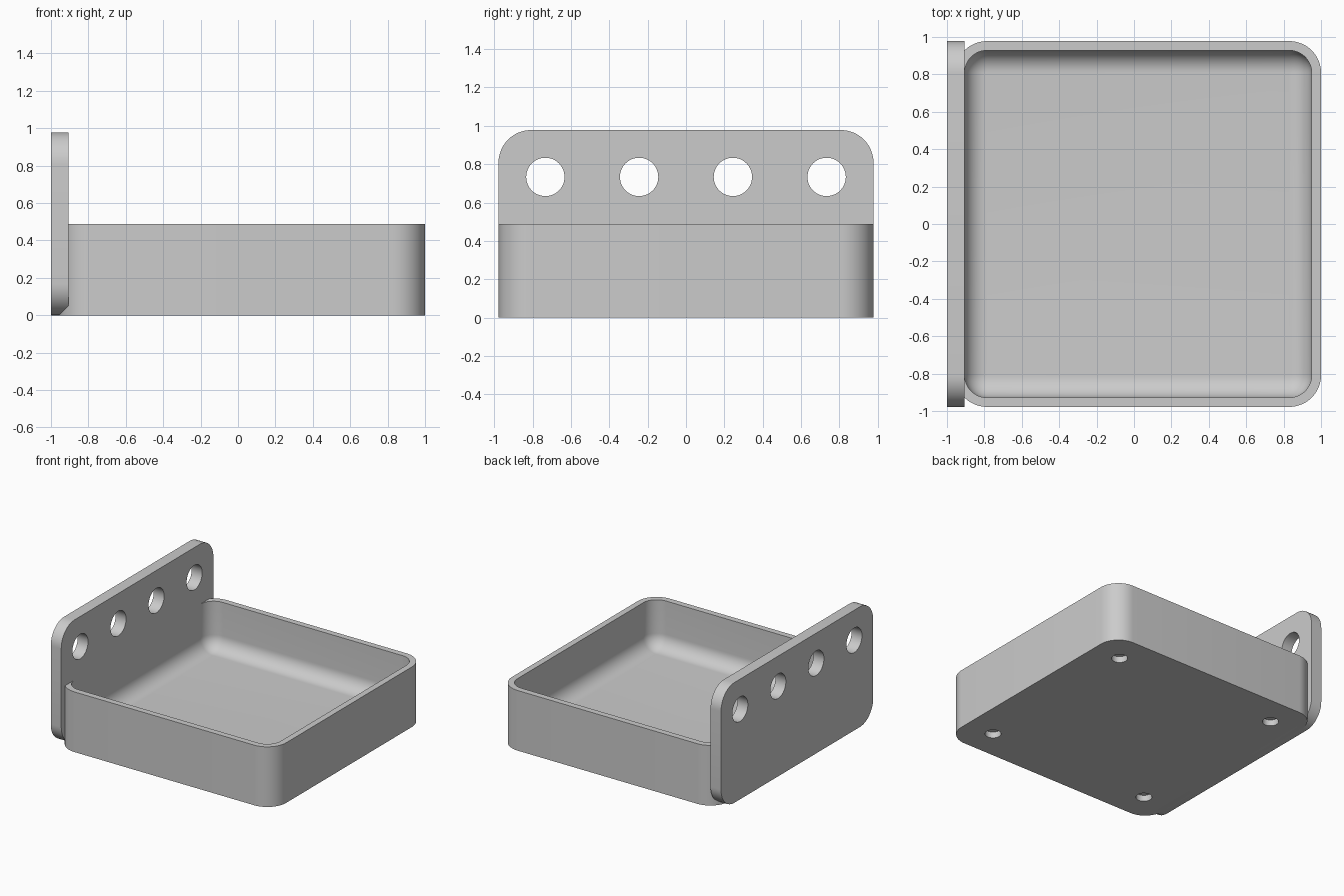
import bpy, bmesh
from math import pi, sin, cos, radians

cube = bpy.data.objects.get("Cube")
if cube:
    bpy.data.objects.remove(cube)

GREY = (0.6, 0.6, 0.6, 1)
grey = bpy.data.materials.new("plain grey")
grey.use_nodes = True
grey.diffuse_color = GREY
grey.node_tree.nodes["Principled BSDF"].inputs["Base Color"].default_value = GREY

UNIT = 0.489            # hole and size pitch
HALF = 2 * UNIT         # half the tray width
MID_X = 1 - HALF        # tray centre
WALL, RADIUS, FLOOR = 0.05, 0.17, 0.1
PLATE_FACE = MID_X - HALF + WALL
STEPS = 12


def rounded_rect(half_a, half_b, radius):
    """2D outline of a rectangle with round corners, counterclockwise."""
    points = []
    for k, (sa, sb) in enumerate(((1, 1), (-1, 1), (-1, -1), (1, -1))):
        for i in range(STEPS + 1):
            t = (k + i / STEPS) * pi / 2
            points.append((sa * (half_a - radius) + radius * cos(t),
                           sb * (half_b - radius) + radius * sin(t)))
    return points


def loft(name, rings):
    """Skin a stack of matching rings and cap both ends."""
    bm = bmesh.new()
    loops = [[bm.verts.new(p) for p in ring] for ring in rings]
    for low, high in zip(loops, loops[1:]):
        for i in range(len(low)):
            j = (i + 1) % len(low)
            bm.faces.new((low[i], low[j], high[j], high[i]))
    bm.faces.new(loops[0][::-1])
    bm.faces.new(loops[-1])
    bmesh.ops.recalc_face_normals(bm, faces=bm.faces)
    mesh = bpy.data.meshes.new(name)
    bm.to_mesh(mesh)
    bm.free()
    mesh.materials.append(grey)
    obj = bpy.data.objects.new(name, mesh)
    bpy.context.collection.objects.link(obj)
    return obj


def drill(obj, centre, radius, depth, rotation=(0, 0, 0)):
    """Cut a round hole into the object."""
    bpy.ops.mesh.primitive_cylinder_add(vertices=48, radius=radius, depth=depth,
                                        location=centre, rotation=rotation)
    cutter = bpy.context.object
    cutter.name = "hole_cutter"
    cutter.hide_render = True
    cutter.data.materials.append(grey)
    mod = obj.modifiers.new("hole", "BOOLEAN")
    mod.operation, mod.solver, mod.object = "DIFFERENCE", "EXACT", cutter
    bpy.context.view_layer.objects.active = obj
    bpy.ops.object.modifier_apply(modifier=mod.name)
    bpy.data.objects.remove(cutter)


def smooth(obj):
    bpy.ops.object.select_all(action="DESELECT")
    obj.select_set(True)
    bpy.context.view_layer.objects.active = obj
    bpy.ops.object.shade_smooth_by_angle(angle=radians(30))


def tray_ring(inset, z):
    outline = rounded_rect(HALF - inset, HALF - inset, RADIUS - inset)
    return [(MID_X + a, b, z) for a, b in outline]


# Tray: outer wall, rim, inner wall and a filleted floor
FILLET = RADIUS - WALL - 0.003
rings = [tray_ring(0, 0), tray_ring(0, UNIT), tray_ring(WALL, UNIT)]
for i in range(STEPS + 1):
    t = i / STEPS * pi / 2
    rings.append(tray_ring(WALL + FILLET * (1 - cos(t)),
                           FLOOR + FILLET * (1 - sin(t))))
tray = loft("tray", rings)

# Blind holes under the tray corners
for sx in (-1, 1):
    for sy in (-1, 1):
        drill(tray, (MID_X + sx * 1.5 * UNIT, sy * 1.5 * UNIT, 0), 0.06, 0.1)
smooth(tray)

# Upright mounting plate with a row of through holes
outline = rounded_rect(HALF, UNIT, RADIUS)
plate = loft("mounting_plate",
             [[(x, a, UNIT + b) for a, b in outline] for x in (-1, PLATE_FACE)])
for k in range(4):
    drill(plate, (-0.95, (k - 1.5) * UNIT, 1.5 * UNIT), 0.1, 0.4, (0, pi / 2, 0))
smooth(plate)
